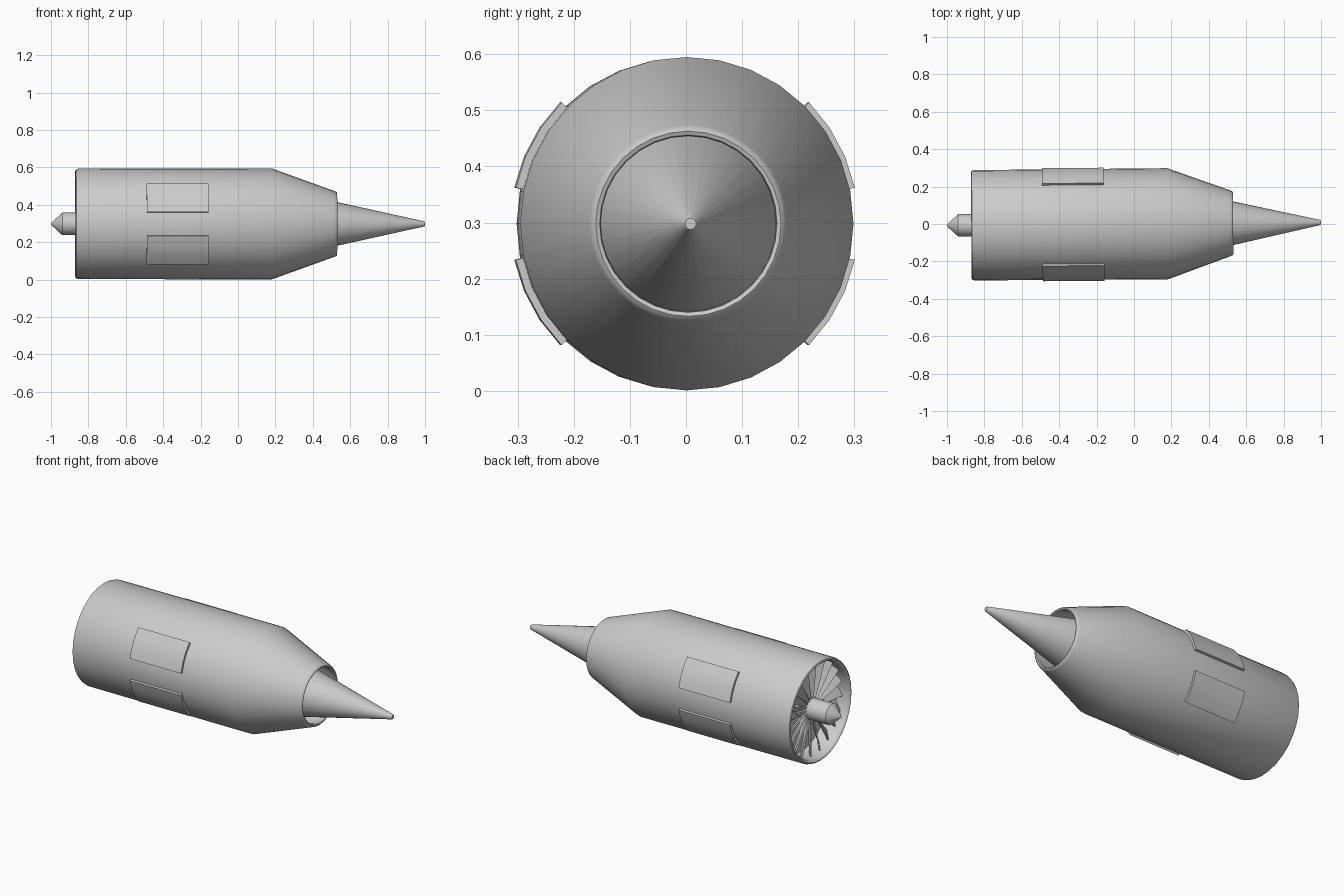
import bpy, bmesh, math
from mathutils import Matrix

if "Cube" in bpy.data.objects:
    bpy.data.objects.remove(bpy.data.objects["Cube"])

CZ = 0.298                       # height of the engine axis
YAW = 0.008                      # the engine sits very slightly turned
SEG = 32

grey = bpy.data.materials.new("light_grey_metal")
grey.diffuse_color = (0.6, 0.6, 0.6, 1)
grey.use_nodes = True
grey.node_tree.nodes["Principled BSDF"].inputs["Base Color"].default_value = grey.diffuse_color


def finish(name, bm, angle=35):
    """Turn a bmesh built around the x axis into a placed, shaded object."""
    bmesh.ops.recalc_face_normals(bm, faces=bm.faces[:])
    bm.transform(Matrix.Translation((0, 0, CZ)) @ Matrix.Rotation(YAW, 4, 'Z'))
    me = bpy.data.meshes.new(name)
    bm.to_mesh(me)
    bm.free()
    me.materials.append(grey)
    ob = bpy.data.objects.new(name, me)
    bpy.context.collection.objects.link(ob)
    bpy.ops.object.select_all(action='DESELECT')
    ob.select_set(True)
    bpy.context.view_layer.objects.active = ob
    bpy.ops.object.shade_smooth_by_angle(angle=math.radians(angle))
    return ob


def lathe(name, profile, closed=False, angle=35):
    """Revolve (x, radius) points around the x axis."""
    bm = bmesh.new()
    rings = []
    for x, r in profile:
        if r == 0:
            rings.append([bm.verts.new((x, 0, 0))] * SEG)
        else:
            rings.append([bm.verts.new((x, r * math.sin(2 * math.pi * i / SEG),
                                        r * math.cos(2 * math.pi * i / SEG)))
                          for i in range(SEG)])
    pairs = list(zip(rings, rings[1:]))
    if closed:
        pairs.append((rings[-1], rings[0]))
    for a, b in pairs:
        for i in range(SEG):
            j = (i + 1) % SEG
            quad = list(dict.fromkeys((a[i], a[j], b[j], b[i])))
            bm.faces.new(quad)
    return finish(name, bm, angle)


# Hollow nacelle shell: rounded intake lip, barrel, tapered exhaust
lathe("nacelle_shell", [
    (-0.855, 0.295), (0.18, 0.297), (0.515, 0.176), (0.525, 0.172), (0.530, 0.165),
    (0.527, 0.158), (0.515, 0.156), (0.18, 0.270), (-0.855, 0.272), (-0.866, 0.277),
    (-0.870, 0.284), (-0.866, 0.291)], closed=True, angle=40)

# Exhaust cone, reaching back inside the nozzle
lathe("exhaust_cone", [(0.22, 0), (0.22, 0.185), (0.995, 0.014), (1.0, 0.010), (1.0, 0)])

# Fan hub with pointed spinner
lathe("fan_spinner", [(-1.0, 0), (-0.998, 0.006), (-0.94, 0.06), (-0.70, 0.06), (-0.70, 0)], angle=30)

# Wall behind the fan
lathe("fan_back_wall", [(-0.74, 0), (-0.74, 0.274), (-0.72, 0.274), (-0.72, 0)])

# Ring of pitched fan blades, widening outwards
bm = bmesh.new()
BLADES = 20
for k in range(BLADES):
    rot = Matrix.Rotation(2 * math.pi * k / BLADES, 4, 'X')
    rings = []
    for r, half, pitch in ((0.05, 0.018, 0.6), (0.16, 0.026, 0.75), (0.274, 0.034, 0.9)):
        ring = []
        for s, t in ((-1, -1), (1, -1), (1, 1), (-1, 1)):
            u, w = s * half, t * 0.004
            ring.append(bm.verts.new(rot @ Matrix.Translation((-0.80, 0, r))
                                     @ Matrix.Rotation(pitch, 4, 'Z')
                                     @ Matrix.Translation((u, w, 0)).to_translation()))
        rings.append(ring)
    for a, b in zip(rings, rings[1:]):
        for i in range(4):
            j = (i + 1) % 4
            bm.faces.new((a[i], a[j], b[j], b[i]))
    bm.faces.new(rings[0])
    bm.faces.new(rings[-1])
finish("fan_blades", bm, 30)

# Four raised curved access panels, two on each side
for side, sy in (("right", 1), ("left", -1)):
    for level, sz in (("upper", 1), ("lower", -1)):
        bm = bmesh.new()
        cols = []
        for i in range(4):
            a = math.radians(12 + 32.5 * i / 3)
            cols.append([bm.verts.new((x, sy * r * math.cos(a), sz * r * math.sin(a)))
                         for x, r in ((-0.49, 0.285), (-0.49, 0.309), (-0.16, 0.309), (-0.16, 0.285))])
        for a, b in zip(cols, cols[1:]):
            for i in range(4):
                j = (i + 1) % 4
                bm.faces.new((a[i], a[j], b[j], b[i]))
        bm.faces.new(cols[0])
        bm.faces.new(cols[-1])
        finish(f"{level}_{side}_panel", bm)
